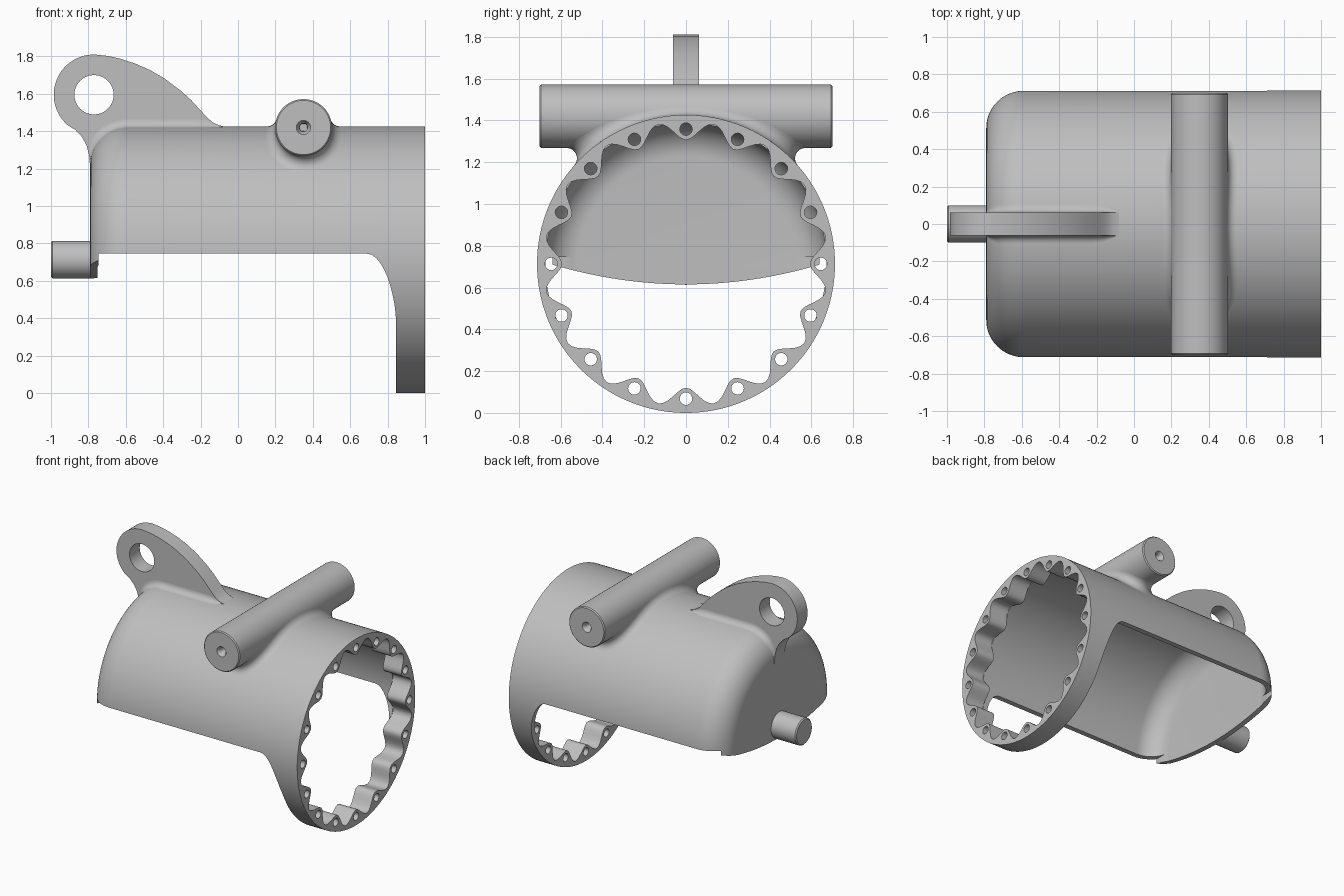
import bpy, bmesh, math
from math import sin, cos, pi, sqrt, radians
from mathutils import Vector, Matrix

cube = bpy.data.objects.get("Cube")
if cube:
    bpy.data.objects.remove(cube)

R = 0.713           # outer radius of the housing; its axis lies at z = R
WALL = 0.04
CORNER = 0.2        # rounding of the closed end
BACK = -0.79        # outside of the closed end
RING = 0.845        # where the flange ring starts
TUBE_R, TUBE_X, TUBE_Z = 0.152, 0.35, 1.42
SEG = 192
CX, CR = BACK + CORNER, R - CORNER   # centre of the corner rounding (x, radius)

grey = bpy.data.materials.new("light_grey")
grey.use_nodes = True
grey.diffuse_color = (0.52, 0.52, 0.52, 1)
grey.node_tree.nodes["Principled BSDF"].inputs["Base Color"].default_value = grey.diffuse_color


def to_object(bm, name, recalc=True):
    if recalc:
        bmesh.ops.recalc_face_normals(bm, faces=bm.faces)
    mesh = bpy.data.meshes.new(name)
    bm.to_mesh(mesh)
    bm.free()
    mesh.materials.append(grey)
    ob = bpy.data.objects.new(name, mesh)
    bpy.context.collection.objects.link(ob)
    return ob


def revolve(name, profile, matrix, seg):
    """Turn a closed (axial, radius) profile about the x axis."""
    bm = bmesh.new()
    vs = [bm.verts.new((x, 0, r)) for x, r in profile]
    es = [bm.edges.new((a, b)) for a, b in zip(vs, vs[1:])]
    if profile[0][1] > 0 or profile[-1][1] > 0:
        es.append(bm.edges.new((vs[-1], vs[0])))
    bmesh.ops.spin(bm, geom=vs + es, cent=(0, 0, 0), axis=(1, 0, 0), angle=2 * pi, steps=seg)
    bmesh.ops.remove_doubles(bm, verts=bm.verts, dist=1e-5)
    bm.transform(matrix)
    return to_object(bm, name)


def prism(name, points, axis, lo, hi):
    """Extrude a 2D outline along x (outline is y, z) or y (outline is x, z)."""
    bm = bmesh.new()
    vs = [bm.verts.new((lo, a, b) if axis == "x" else (a, lo, b)) for a, b in points]
    face = bm.faces.new(vs)
    out = bmesh.ops.extrude_face_region(bm, geom=[face])
    step = Vector((hi - lo, 0, 0) if axis == "x" else (0, hi - lo, 0))
    bmesh.ops.translate(bm, vec=step, verts=[g for g in out["geom"] if isinstance(g, bmesh.types.BMVert)])
    return to_object(bm, name)


def rod(bm, centre, radius, depth, axis, seg):
    turn = Matrix.Rotation(pi / 2, 4, "Y" if axis == "x" else "X")
    bmesh.ops.create_cone(bm, cap_ends=True, segments=seg, radius1=radius, radius2=radius,
                          depth=depth, matrix=Matrix.Translation(centre) @ turn)


def cut(ob, cutter):
    cutter.hide_render = True
    mod = ob.modifiers.new("cut", "BOOLEAN")
    mod.operation, mod.solver, mod.object = "DIFFERENCE", "EXACT", cutter
    bpy.context.view_layer.objects.active = ob
    bpy.ops.object.modifier_apply(modifier=mod.name)
    bpy.data.objects.remove(cutter)


def fillet(name, balls, closed=False, steps=8):
    """Skin of a rolling ball: each entry is centre, first contact, second contact."""
    bm = bmesh.new()
    rows = []
    for c, p, q in balls:
        rad, d1, d2 = (p - c).length, (p - c).normalized(), (q - c).normalized()
        rows.append([bm.verts.new(c + rad * d1.slerp(d2, i / steps)) for i in range(steps + 1)])
    for k in range(len(rows) if closed else len(rows) - 1):
        a, b = rows[k], rows[(k + 1) % len(rows)]
        for i in range(steps):
            f = bm.faces.new((a[i], a[i + 1], b[i + 1], b[i]))
            f.normal_update()
            if f.normal.dot(balls[k][0] - f.calc_center_median()) < 0:
                f.normal_flip()
    return to_object(bm, name, recalc=False)


def arc(cx, cy, r, a0, a1, n):
    return [(cx + r * cos(radians(a0 + (a1 - a0) * i / n)),
             cy + r * sin(radians(a0 + (a1 - a0) * i / n))) for i in range(n + 1)]


axis_up = Matrix.Translation((0, 0, R))

# Housing: a cup with a rounded closed end
profile = ([(BACK, 0)] + arc(CX, CR, CORNER, 180, 90, 14) + [(RING, R), (RING, R - WALL)]
           + arc(CX, CR, CORNER - WALL, 90, 180, 14) + [(BACK + WALL, 0)])
housing = revolve("housing", profile, axis_up, SEG)

# Open underside, sweeping down to the flange ring
sweep = [(0.69 + 0.154 * sin(t * pi / 20), 0.4 + 0.345 * cos(t * pi / 20) ** 1.3) for t in range(10)]
opening = [(-0.745, -0.1), (-0.745, 0.745)] + sweep + [(0.844, 0.4), (0.87, 0.39), (0.87, -0.1)]
cut(housing, prism("opening_cutter", opening, "y", -1, 1))
lower = [(y / 20, 0.615 + (y / 20) ** 2 / 4.32) for y in range(-20, 21)]
cut(housing, prism("end_cutter", lower + [(1, -0.2), (-1, -0.2)], "x", -1, -0.7))

# Flange ring with a scalloped inside and sixteen bolt holes
bm = bmesh.new()
loops = []
for x, inner in ((RING, False), (1, False), (1, True), (RING, True)):
    loop = []
    for i in range(SEG):
        a = 2 * pi * i / SEG
        r = 0.637 - 0.044 * cos(16 * a) if inner else R
        loop.append(bm.verts.new((x, r * sin(a), R + r * cos(a))))
    loops.append(loop)
for a, b in zip(loops, loops[1:] + loops[:1]):
    for i in range(SEG):
        j = (i + 1) % SEG
        bm.faces.new((a[i], a[j], b[j], b[i]))
flange = to_object(bm, "flange_ring")
bm = bmesh.new()
for i in range(16):
    a = pi * i / 8
    rod(bm, (0.92, 0.645 * sin(a), R + 0.645 * cos(a)), 0.03, 0.4, "x", 20)
cut(flange, to_object(bm, "bolt_hole_cutter"))

# Cross tube with a countersunk hole in each end
half = [(0.6, 0), (0.6, 0.02), (0.675, 0.022), (0.70, 0.038), (0.70, 0.145), (0.693, TUBE_R)]
tube_matrix = Matrix.Translation((TUBE_X, 0, TUBE_Z)) @ Matrix.Rotation(pi / 2, 4, "Z")
tube = revolve("cross_tube", half + [(-s, r) for s, r in reversed(half)], tube_matrix, 64)
bm = bmesh.new()
rod(bm, (TUBE_X, 0, R), R - 0.02, 1, "x", SEG)
cut(tube, to_object(bm, "tube_cutter"))

# Fillet where the cross tube meets the housing
BALL = 0.05
rho = TUBE_R + BALL
limit = math.asin((2 * R + BALL - TUBE_Z) / rho)
balls = []
N = 60
for side in (1, -1):
    for i in range(N):
        t = -pi - limit + (pi + 2 * limit) * (0.5 - 0.5 * cos(pi * i / N)) * 1.0
        t = t if side == 1 else -pi - t
        c = Vector((TUBE_X + rho * cos(t), 0, TUBE_Z + rho * sin(t)))
        c.y = side * sqrt(max(0, (R + BALL) ** 2 - (c.z - R) ** 2))
        on_tube = Vector((TUBE_X + TUBE_R * cos(t), c.y, TUBE_Z + TUBE_R * sin(t)))
        k = R / (R + BALL)
        balls.append((c, on_tube, Vector((c.x, c.y * k, R + (c.z - R) * k))))
fillet("tube_fillet", balls, closed=True)

# Lifting lug: an eye blending into the top of the housing
EYE = (-0.77, 1.595)
outline = arc(*EYE, 0.215, 88, 230, 36)
outline += [(-0.87, 1.408), (-0.835, 1.37), (-0.81, 1.325), (-0.796, 1.27), (-0.79, 1.2), (-0.77, 1.19)]
outline += arc(CX, R + CR, CORNER - 0.02, 180, 90, 12)
outline += [(-0.1, 1.406), (-0.08, 1.427), (-0.11, 1.434), (-0.134, 1.447), (-0.16, 1.468), (-0.187, 1.497),
            (-0.25, 1.566), (-0.31, 1.62), (-0.39, 1.68), (-0.47, 1.727), (-0.55, 1.762), (-0.63, 1.788),
            (-0.7, 1.803)]
lug = prism("lifting_lug", outline, "y", -0.062, 0.062)
bm = bmesh.new()
rod(bm, (EYE[0], 0, EYE[1]), 0.105, 1, "y", 48)
cut(lug, to_object(bm, "eye_cutter"))

# Fillets along both sides of the lug
path = [(x, R, 90) for x in (-0.1, -0.13, -0.17, -0.22, -0.3, -0.45)]
path += [(x, r, 90 + 6 * i) for i, (x, r) in enumerate(arc(CX, CR, CORNER, 90, 174, 14))]
for side, label in ((1, "left"), (-1, "right")):
    balls = []
    for x, r, deg in path:
        b = 0.045 * max(0.05, min(1, (-0.08 - x) / 0.1, (174 - deg) / 40))
        n = (cos(radians(deg)), sin(radians(deg)))
        y, rad = 0.062 + b, r + b * n[1]
        c = Vector((x + b * n[0], side * y, R + sqrt(rad ** 2 - y ** 2)))
        on_shell = Vector((x, c.y * r / rad, R + (c.z - R) * r / rad))
        balls.append((c, Vector((c.x, side * 0.062, c.z)), on_shell))
    fillet("lug_fillet_" + label, balls)

# Locating pin on the closed end
revolve("end_pin", [(-0.77, 0), (-0.77, 0.1), (-0.992, 0.1), (-1, 0.092), (-1, 0)], axis_up, 48)

# Smooth shading with crisp edges
bpy.ops.object.select_all(action="DESELECT")
for ob in bpy.context.collection.objects:
    if ob.type == "MESH" and grey.name in ob.data.materials:
        ob.select_set(True)
        bpy.context.view_layer.objects.active = ob
bpy.ops.object.shade_smooth_by_angle(angle=radians(35))
